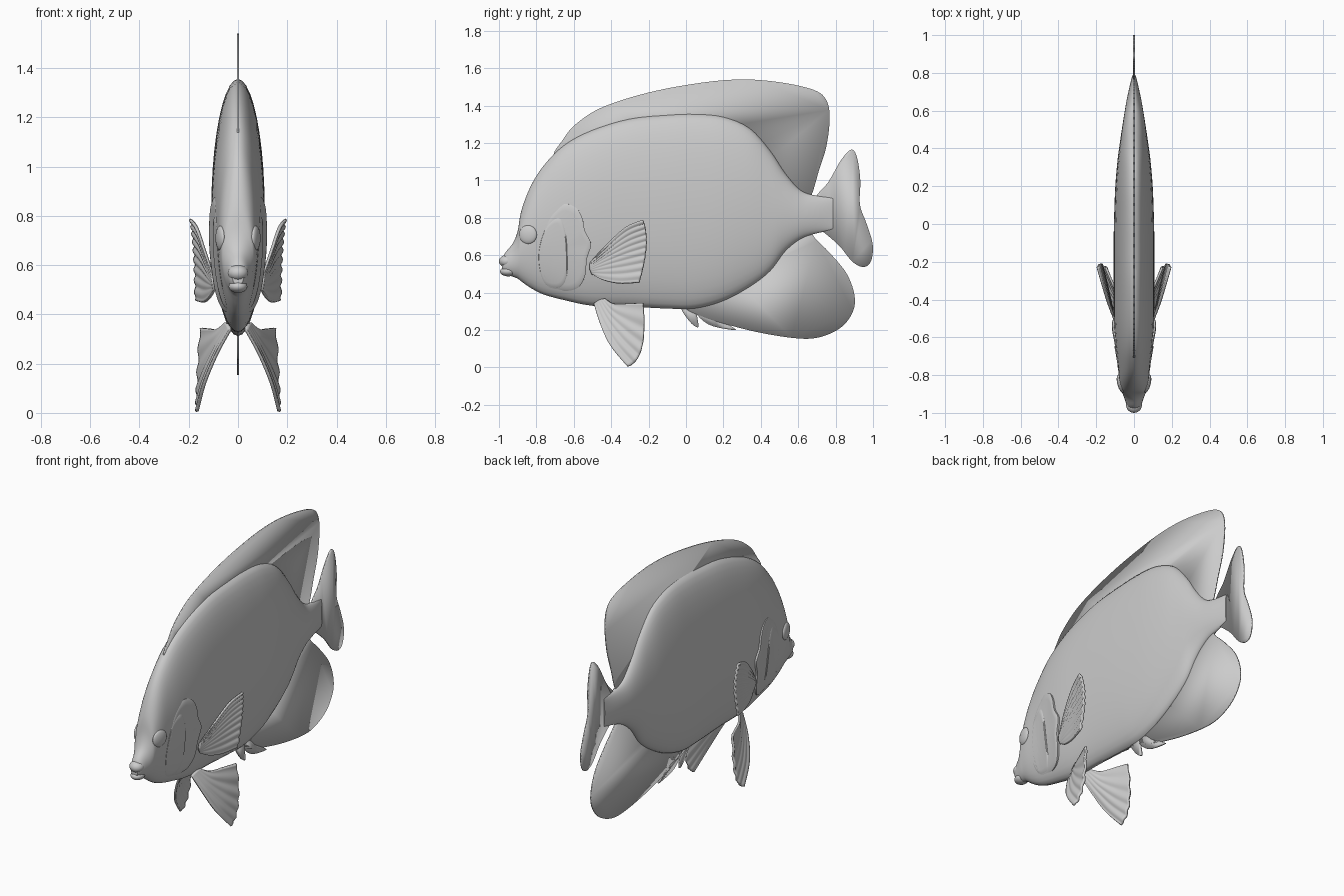
import bpy, bmesh, math
from mathutils import Vector

if "Cube" in bpy.data.objects:
    bpy.data.objects.remove(bpy.data.objects["Cube"])


def spline(pts, n, closed=False):
    """Smooth curve through the points, n samples per span."""
    p = [Vector(q) for q in pts]
    m = len(p)
    get = (lambda i: p[i % m]) if closed else (lambda i: p[max(0, min(m - 1, i))])
    out = []
    for i in range(m if closed else m - 1):
        a, b, c, d = get(i - 1), get(i), get(i + 1), get(i + 2)
        for k in range(n):
            t = k / n
            out.append(0.5 * (2 * b + (c - a) * t + (2 * a - 5 * b + 4 * c - d) * t * t
                              + (3 * b - a - 3 * c + d) * t ** 3))
    if not closed:
        out.append(p[-1])
    return out


def finish(name, verts, faces, thick=0, angle=40):
    mesh = bpy.data.meshes.new(name)
    mesh.from_pydata([tuple(v) for v in verts], [], faces)
    bm = bmesh.new()
    bm.from_mesh(mesh)
    bmesh.ops.recalc_face_normals(bm, faces=bm.faces)
    bm.to_mesh(mesh)
    bm.free()
    ob = bpy.data.objects.new(name, mesh)
    bpy.context.collection.objects.link(ob)
    if thick:
        mod = ob.modifiers.new("thickness", 'SOLIDIFY')
        mod.thickness, mod.offset = thick, 0
    bpy.ops.object.select_all(action='DESELECT')
    ob.select_set(True)
    bpy.context.view_layer.objects.active = ob
    bpy.ops.object.shade_smooth_by_angle(angle=math.radians(angle))
    return ob


def grid_faces(rows, cols, wrap=False):
    return [(r * cols + c, r * cols + (c + 1) % cols, (r + 1) * cols + (c + 1) % cols, (r + 1) * cols + c)
            for r in range(rows - 1) for c in range(cols if wrap else cols - 1)]


# Body: elliptical rings (y, top z, bottom z, half width)
stations = [(-0.985, .575, .52, .022), (-.965, .615, .50, .036), (-.925, .665, .485, .05), (-.90, .73, .475, .06),
            (-.88, .84, .46, .068), (-.83, .97, .425, .078), (-.76, 1.08, .39, .085), (-.65, 1.19, .36, .097),
            (-.5, 1.27, .33, .107), (-.3, 1.33, .325, .108), (-.1, 1.35, .315, .108), (.05, 1.355, .315, .105),
            (.2, 1.34, .355, .099), (.34, 1.28, .43, .087), (.45, 1.16, .515, .072), (.53, 1.04, .62, .06),
            (.61, .95, .685, .047), (.69, .92, .715, .032), (.785, .91, .735, .01)]
rings = spline([Vector((a, b, c, d)) for a, b, c, d in stations], 4)
N = 40
verts = []
for y, top, bot, w in rings:
    for k in range(N):
        a = math.tau * k / N
        verts.append((w * math.cos(a), y, (top + bot) / 2 + (top - bot) / 2 * math.sin(a)))
caps = [tuple(range(N)), tuple(range(len(verts) - N, len(verts)))]
finish("body", verts, grid_faces(len(rings), N, True) + caps)


def side_x(y, z):
    """Half width of the body at a side-view position."""
    for p, q in zip(rings, rings[1:]):
        if p[0] <= y <= q[0]:
            _, top, bot, w = p.lerp(q, (y - p[0]) / (q[0] - p[0]))
            s = (2 * z - top - bot) / (top - bot)
            return w * math.sqrt(max(0, 1 - s * s))
    return 0


# Flat fins on the centre line, as (y, z) outlines
def flat_fin(name, outline, n=5):
    pts = spline([Vector((0, y, z)) for y, z in outline], n, True)
    finish(name, pts, [tuple(range(len(pts)))], .008)


flat_fin("dorsal_fin", [(-.7, 1.13), (-.66, 1.215), (-.59, 1.3), (-.45, 1.39), (-.2, 1.47), (.08, 1.522), (.3, 1.54),
                        (.5, 1.525), (.68, 1.485), (.75, 1.43), (.768, 1.33), (.75, 1.18), (.71, 1.05), (.67, .92),
                        (.62, .86), (.5, .95), (.3, 1.15), (0, 1.25), (-.5, 1.16)])
flat_fin("anal_fin", [(0, .32), (.08, .275), (.2, .235), (.4, .185), (.6, .155), (.72, .163), (.83, .215), (.893, .3),
                      (.9, .39), (.86, .5), (.78, .6), (.7, .68), (.64, .73), (.5, .68), (.3, .5), (.1, .38)])
flat_fin("tail_fin", [(.69, .9), (.76, .99), (.83, 1.11), (.885, 1.165), (.915, 1.12), (.932, 1.0), (.93, .87),
                      (.965, .77), (.998, .66), (.99, .57), (.95, .537), (.89, .565), (.82, .65), (.74, .72),
                      (.69, .76)])
flat_fin("front_spine", [(-.03, .33), (.02, .245), (.065, .215), (.06, .27), (.05, .34)])
flat_fin("rear_spine", [(.04, .31), (.12, .23), (.255, .2), (.25, .215), (.16, .27), (.1, .32)])


# Paired fins: three rays lofted into a rippled fan
def fan(name, lead, mid, trail, ripple=.004, waves=9):
    curves = [spline(c, 6) for c in (lead, mid, trail)]
    rows, cols = len(curves[0]), 46
    for side, s in (("right", 1), ("left", -1)):
        v = []
        for r in range(rows):
            a, b, c = (q[r] for q in curves)
            for k in range(cols):
                t = k / (cols - 1)
                p = a * (1 - t) * (1 - 2 * t) + b * 4 * t * (1 - t) + c * t * (2 * t - 1)
                x = p.x + ripple * math.sin(waves * math.tau * t) * r / rows
                v.append((s * x, p.y, p.z))
        finish(f"{side}_{name}", v, grid_faces(rows, cols), .012, 60)


fan("pectoral_fin",
    [(.10, -.51, .56), (.135, -.42, .66), (.165, -.32, .75), (.19, -.23, .787)],
    [(.10, -.515, .53), (.125, -.42, .575), (.15, -.31, .62), (.175, -.212, .65)],
    [(.095, -.50, .50), (.115, -.45, .47), (.14, -.36, .45), (.17, -.25, .455)])
fan("pelvic_fin",
    [(.03, -.49, .34), (.085, -.46, .24), (.135, -.405, .12), (.165, -.31, .005)],
    [(.04, -.46, .36), (.09, -.405, .27), (.135, -.32, .18), (.163, -.235, .11)],
    [(.05, -.43, .365), (.085, -.38, .34), (.12, -.30, .342), (.15, -.23, .345)], .004, 5)


# Gill plates: patches following the body, lifted at the rim
def plate(name, outline, centre, lift):
    rim = spline([Vector((0, y, z)) for y, z in outline], 6, True)
    c = Vector((0, *centre))
    n = len(rim)
    for side, s in (("right", 1), ("left", -1)):
        v = []
        for f in (.05, .3, .5, .7, .85, .95, 1, 1.001):
            for p in rim:
                q = c.lerp(p, f)
                rear = max(0, min(1, (q.y - c.y) / .14))
                h = -.012 if f > 1 else .001 + lift * rear * f - (.004 if f == 1 else 0)
                v.append((s * (side_x(q.y, q.z) + h), q.y, q.z))
        finish(f"{side}_{name}", v, grid_faces(8, n, True) + [tuple(range(n))])


plate("gill_cover", [(-.66, .87), (-.59, .855), (-.555, .8), (-.54, .73), (-.508, .66), (-.53, .58), (-.54, .49),
                     (-.58, .425), (-.66, .41), (-.75, .44), (-.77, .6), (-.74, .78)], (-.68, .63), .014)
plate("cheek_plate", [(-.68, .8), (-.645, .72), (-.635, .6), (-.64, .48), (-.68, .425), (-.76, .45), (-.79, .6),
                      (-.75, .75)], (-.73, .6), .01)


# Eyes and lips from squashed spheres
def ball(name, loc, scale, turn=0):
    bpy.ops.mesh.primitive_uv_sphere_add(segments=28, ring_count=16, radius=1, location=loc, rotation=(0, 0, turn))
    ob = bpy.context.object
    ob.name, ob.scale = name, scale
    bpy.ops.object.shade_smooth_by_angle(angle=math.radians(60))


for side, s in (("right", 1), ("left", -1)):
    ball(f"{side}_eye", (s * (side_x(-.845, .71) - .004), -.845, .71), (.017, .049, .05), -s * .25)
ball("upper_lip", (0, -.957, .568), (.042, .043, .034))
ball("lower_lip", (0, -.95, .513), (.038, .044, .026))
